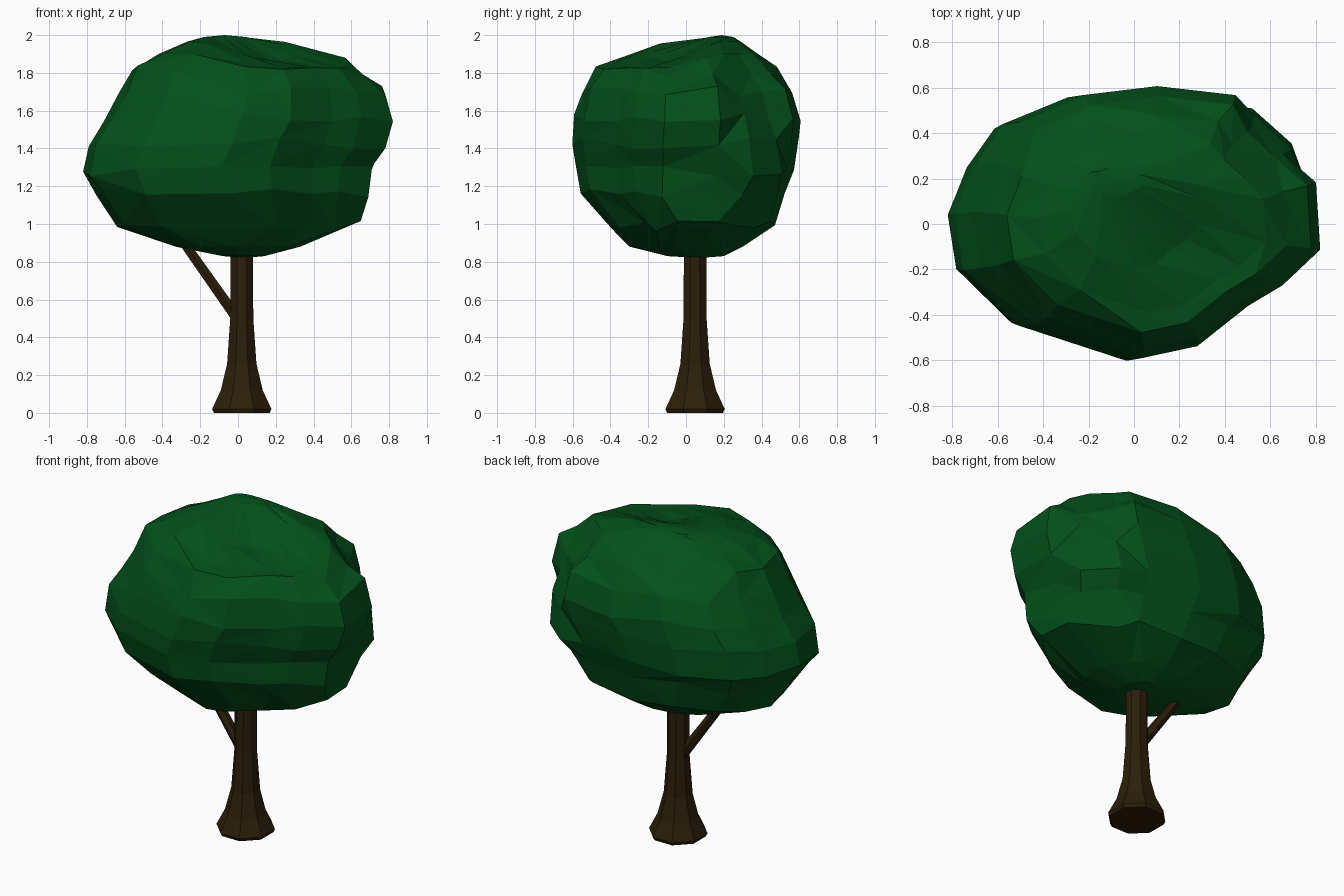
import bpy, bmesh, random
from math import sin, cos, pi, radians
from mathutils import Vector

random.seed(4)
cube = bpy.data.objects.get("Cube")
if cube:
    bpy.data.objects.remove(cube)


def material(name, colour):
    mat = bpy.data.materials.new(name)
    mat.use_nodes = True
    mat.diffuse_color = (*colour, 1)
    shader = mat.node_tree.nodes["Principled BSDF"]
    shader.inputs["Base Color"].default_value = (*colour, 1)
    shader.inputs["Roughness"].default_value = 0.9
    return mat


def clamp(value):
    return max(0, min(1, value))


def finish(bm, name, mat):
    bmesh.ops.recalc_face_normals(bm, faces=bm.faces[:])
    mesh = bpy.data.meshes.new(name)
    bm.to_mesh(mesh)
    bm.free()
    mesh.materials.append(mat)
    obj = bpy.data.objects.new(name, mesh)
    bpy.context.collection.objects.link(obj)
    return obj


def tube(name, mat, sections, sides):
    """Skin a row of (centre, radius) sections with flat-sided rings."""
    bm = bmesh.new()
    axis = (sections[-1][0] - sections[0][0]).normalized()
    turn = Vector((0, 0, 1)).rotation_difference(axis)
    rings = []
    for centre, radius in sections:
        angles = [2 * pi * (i + 0.5) / sides for i in range(sides)]
        rings.append([bm.verts.new(centre + turn @ Vector((radius * cos(a), radius * sin(a), 0)))
                      for a in angles])
    for low, high in zip(rings, rings[1:]):
        for i in range(sides):
            j = (i + 1) % sides
            bm.faces.new((low[i], low[j], high[j], high[i]))
    bm.faces.new(rings[0])
    bm.faces.new(rings[-1])
    return finish(bm, name, mat)


bark = material("dark bark", (0.025, 0.0135, 0.003))
leaf = material("deep green leaves", (0.001, 0.08, 0.011))

# Trunk with a flared foot
trunk_profile = [(0, 0.16), (0.02, 0.17), (0.12, 0.12), (0.26, 0.084),
                 (0.5, 0.066), (0.9, 0.064)]
tube("trunk", bark, [(Vector((0.02, 0.048, z)), r) for z, r in trunk_profile], 8)

# Single side branch reaching into the leaves
tube("branch", bark, [(Vector((0.01, 0.045, 0.48)), 0.033),
                      (Vector((-0.3, 0.045, 0.92)), 0.028)], 6)

# Canopy outline from overhead, uneven all the way round
outline = [(0.82, -0.12), (0.8, 0.18), (0.7, 0.33), (0.54, 0.47), (0.42, 0.57),
           (0.05, 0.61), (-0.3, 0.57), (-0.6, 0.45), (-0.73, 0.27), (-0.82, 0.05),
           (-0.78, -0.2), (-0.52, -0.45), (-0.03, -0.605), (0.24, -0.55),
           (0.48, -0.37), (0.64, -0.28)]
# Height, then left, right, front and back limits, and the swell of the back left corner
limits = [
    (0.83, -0.08, 0.14, -0.1, 0.2, 1),
    (0.88, -0.33, 0.33, -0.3, 0.3, 1),
    (0.99, -0.64, 0.65, -0.39, 0.47, 0.97),
    (1.17, -0.75, 0.69, -0.56, 0.52, 1.1),
    (1.28, -0.82, 0.71, -0.585, 0.57, 1.16),
    (1.43, -0.79, 0.78, -0.605, 0.595, 1.04),
    (1.57, -0.71, 0.82, -0.595, 0.605, 0.93),
    (1.7, -0.63, 0.78, -0.555, 0.56, 0.93),
    (1.81, -0.56, 0.67, -0.48, 0.48, 0.94),
    (1.9, -0.42, 0.58, -0.39, 0.38, 0.97),
    (1.965, -0.27, 0.29, -0.2, 0.29, 1),
    (1.99, -0.18, 0.04, 0.12, 0.25, 1),
]
bm = bmesh.new()
rings = []
for z, x0, x1, y0, y1, swell in limits:
    ring = []
    for px, py in outline:
        x = (x0 + x1) / 2 + (x1 - x0) / 2 * px / 0.82
        y = (y0 + y1) / 2 + (y1 - y0) / 2 * py / 0.608
        if px > 0.5 and py > 0.3:
            x, y = x * swell, y * swell
        height = z + random.uniform(-0.03, 0.03) * (0.9 < z < 1.85)
        # hollow sloping down to the front left of the crown
        if 1.85 < z < 1.98:
            depth = 0.1 if z > 1.95 else 0.07
            height -= depth * clamp((x + 0.2) / 0.35) * clamp((0.18 - y) / 0.25)
        ring.append(bm.verts.new((x, y, height)))
    rings.append(ring)

# Triangles between neighbouring rings, split along varying diagonals
SIDES = len(outline)
for low, high in zip(rings, rings[1:]):
    for i in range(SIDES):
        a, b, c, d = low[i], low[(i + 1) % SIDES], high[(i + 1) % SIDES], high[i]
        if random.random() < 0.5:
            bm.faces.new((a, b, c))
            bm.faces.new((a, c, d))
        else:
            bm.faces.new((a, b, d))
            bm.faces.new((b, c, d))

# Close the underside and the crown
crown = bm.verts.new((-0.07, 0.19, 2))
base = bm.verts.new((0.03, 0.07, 0.82))
for i in range(SIDES):
    j = (i + 1) % SIDES
    bm.faces.new((rings[-1][i], rings[-1][j], crown))
    bm.faces.new((rings[0][j], rings[0][i], base))

# Merge nearly flat neighbours into larger uneven facets
bmesh.ops.dissolve_limit(bm, angle_limit=radians(9), verts=bm.verts[:], edges=bm.edges[:])
finish(bm, "canopy", leaf)
